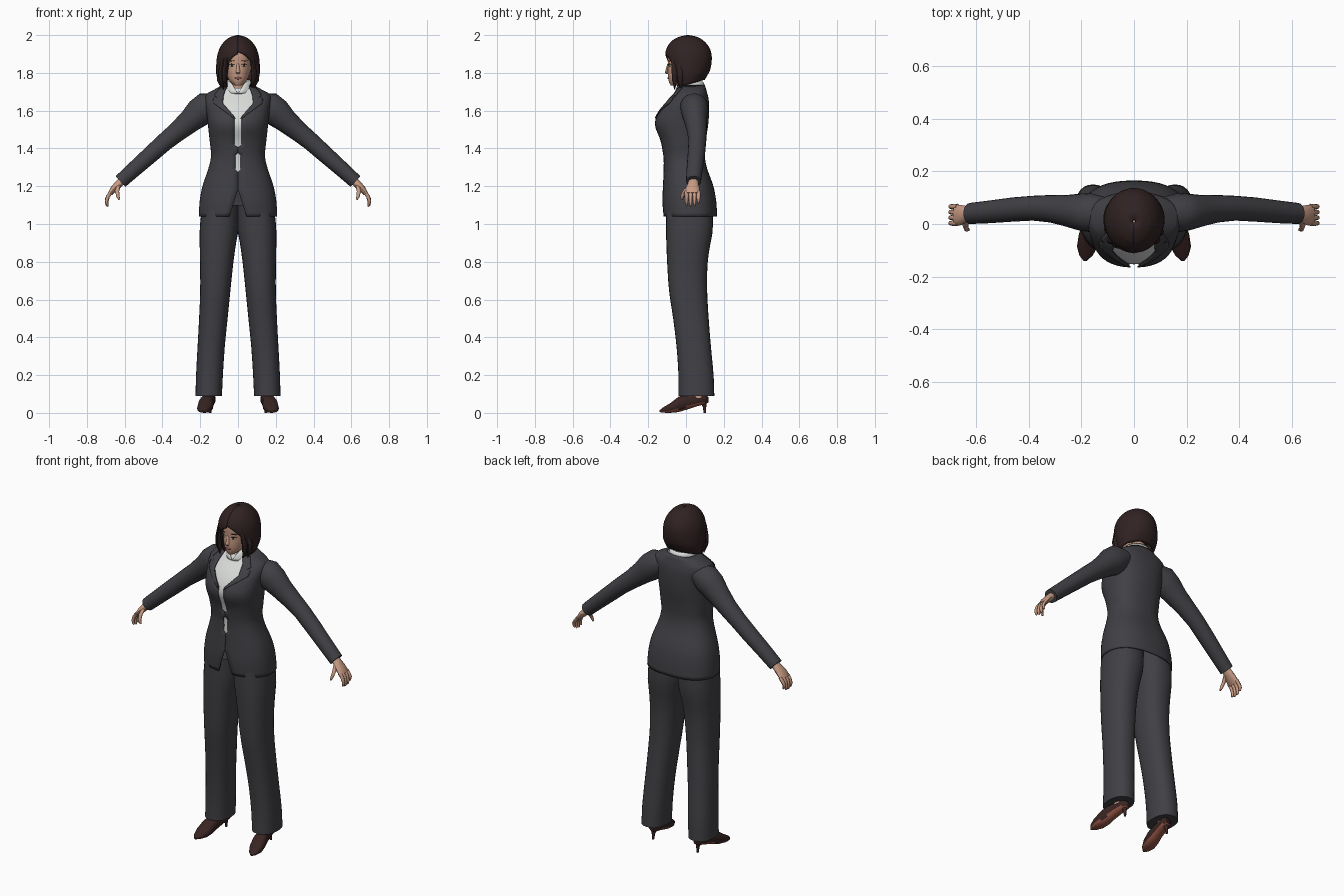
import bpy, bmesh
from math import sin, cos, pi, asin, copysign
from mathutils import Vector, Matrix

if "Cube" in bpy.data.objects:
    bpy.data.objects.remove(bpy.data.objects["Cube"])
made = []


def material(name, r, g, b):
    m = bpy.data.materials.new(name)
    m.use_nodes = True
    m.diffuse_color = (r, g, b, 1)
    node = m.node_tree.nodes["Principled BSDF"]
    node.inputs["Base Color"].default_value = (r, g, b, 1)
    node.inputs["Roughness"].default_value = 0.8
    return m


SUIT = material("charcoal suit", 0.052, 0.05, 0.058)
SHIRT = material("white shirt", 0.7, 0.72, 0.7)
SKIN = material("skin", 0.58, 0.33, 0.23)
HAIR = material("dark brown hair", 0.03, 0.016, 0.016)
LEATHER = material("brown leather", 0.04, 0.018, 0.016)
SOLE = material("red sole", 0.3, 0.09, 0.06)
EYE_WHITE = material("eye white", 0.7, 0.68, 0.65)
DARK = material("dark iris", 0.015, 0.01, 0.01)
LIP = material("lip", 0.42, 0.14, 0.12)


def finish(name, bm, mats, rule=None, mirror=False, thick=0):
    """Turn a bmesh into an object with materials and modifiers."""
    bmesh.ops.recalc_face_normals(bm, faces=bm.faces)
    if rule:
        for f in bm.faces:
            f.material_index = int(rule(f.calc_center_median(), f.normal))
    mesh = bpy.data.meshes.new(name)
    bm.to_mesh(mesh)
    bm.free()
    for m in mats:
        mesh.materials.append(m)
    ob = bpy.data.objects.new(name, mesh)
    bpy.context.collection.objects.link(ob)
    if thick:
        s = ob.modifiers.new("Thickness", 'SOLIDIFY')
        s.thickness, s.offset = thick, -1
    if mirror:
        ob.modifiers.new("Mirror", 'MIRROR').use_clip = False
    made.append(ob)


def loft(name, sections, mats, closed=True, **kw):
    """Skin a list of equal-length point rows."""
    bm = bmesh.new()
    rows = [[bm.verts.new(p) for p in s] for s in sections]
    n = len(rows[0])
    for a, b in zip(rows, rows[1:]):
        for i in range(n if closed else n - 1):
            j = (i + 1) % n
            bm.faces.new((a[i], a[j], b[j], b[i]))
    if closed:
        bm.faces.new(rows[0])
        bm.faces.new(rows[-1])
    finish(name, bm, mats, **kw)


def interp(keys, z, smooth=True):
    """Read a table of rows (z, values...) at height z."""
    z = min(max(z, keys[0][0]), keys[-1][0])
    i = max(k for k in range(len(keys) - 1) if keys[k][0] <= z)
    a, b = keys[i], keys[i + 1]
    h = b[0] - a[0]
    t = (z - a[0]) / h
    if not smooth:
        return [u + (v - u) * t for u, v in zip(a[1:], b[1:])]
    p, q = keys[max(i - 1, 0)], keys[min(i + 2, len(keys) - 1)]
    out = []
    for c in range(1, len(a)):
        m0 = (b[c] - p[c]) / (b[0] - p[0]) * h
        m1 = (q[c] - a[c]) / (q[0] - a[0]) * h
        d = b[c] - a[c]
        out.append(a[c] + t * m0 + t * t * (3 * d - 2 * m0 - m1) + t ** 3 * (m0 + m1 - 2 * d))
    return out


def angle_at(x, rx, e):
    return asin(min(max(x, 0) / rx, 1) ** (e / 2))


def arc(keys, z, n, e=2.4, left=None, right=None, off=0, span=None):
    """Horizontal section, starting at the front; left/right leave a front gap."""
    x0, x1, y0, y1 = interp(keys, z)
    rx, ry = (x1 - x0) / 2 + off, (y1 - y0) / 2 + off
    t0, t1, steps = 0, 2 * pi, n
    if span:
        t0, t1, steps = angle_at(span[0], rx, e), angle_at(span[1], rx, e), n - 1
    elif left is not None:
        t0, t1, steps = angle_at(right, rx, e), 2 * pi - angle_at(left, rx, e), n - 1
    pts = []
    for i in range(n):
        t = t0 + (t1 - t0) * i / steps
        s, c = [copysign(abs(v) ** (2 / e), v) for v in (sin(t), cos(t))]
        pts.append(((x0 + x1) / 2 + rx * s, (y0 + y1) / 2 - ry * c, z))
    return pts


def heights(a, b, n, keys=()):
    zs = {round(a + (b - a) * i / n, 3) for i in range(n + 1)}
    return sorted(zs | {k[0] for k in keys if a <= k[0] <= b})


def sym(rows):
    return [(z, -r, r, f, b) for z, r, f, b in rows]


def tube(name, pts, mat, n=12, mirror=True):
    """Tapered limb through rows (x, y, z, radius across, radius along y)."""
    out = []
    for i, p in enumerate(pts):
        d = Vector(pts[min(i + 1, len(pts) - 1)][:3]) - Vector(pts[max(i - 1, 0)][:3])
        side = Vector((d.z, 0, -d.x)).normalized()
        out.append([Vector(p[:3]) + side * p[3] * cos(2 * pi * k / n)
                    + Vector((0, p[4] * sin(2 * pi * k / n), 0)) for k in range(n)])
    loft(name, out, [mat], mirror=mirror)


def blob(name, loc, size, mat, turn=0, mirror=True):
    bm = bmesh.new()
    m = Matrix.Translation(loc) @ Matrix.Rotation(turn, 4, 'Z') @ Matrix.Diagonal((*size, 1))
    bmesh.ops.create_uvsphere(bm, u_segments=12, v_segments=8, radius=1, matrix=m)
    finish(name, bm, [mat], mirror=mirror)


# Jacket: open-fronted shell with closed buttons and a cutaway hem
TORSO = sym([(1.04, .208, -.12, .165), (1.12, .203, -.125, .16), (1.2, .188, -.122, .145),
             (1.3, .155, -.118, .11), (1.36, .143, -.12, .1), (1.44, .15, -.135, .105),
             (1.53, .16, -.165, .118), (1.6, .168, -.14, .122), (1.66, .175, -.095, .12),
             (1.69, .165, -.065, .113), (1.715, .12, -.05, .106), (1.735, .085, -.042, .1)])
GAP = [(1.04, .045), (1.18, .001), (1.275, .001), (1.285, .013), (1.365, .013), (1.375, .001),
       (1.405, .001), (1.415, .018), (1.565, .018), (1.6, .05), (1.64, .085), (1.69, .08), (1.735, .06)]
rows = []
for z in heights(1.04, 1.735, 34, GAP):
    g = interp(GAP, z, False)[0]
    rows.append(arc(TORSO, z, 45, left=g, right=g))
loft("jacket", rows, [SUIT], closed=False, thick=.006)

# Lapels with a notch
WIDTH = [(1.56, .004), (1.64, .045), (1.665, .05), (1.67, .025), (1.68, .045), (1.725, .03)]
rows = []
for z in heights(1.56, 1.725, 8, WIDTH):
    g = interp(GAP, z, False)[0]
    rows.append(arc(TORSO, z, 5, off=.006, span=(g - .004, g + interp(WIDTH, z, False)[0])))
loft("lapel", rows, [SUIT], closed=False, mirror=True, thick=.005)

# Shirt body and standing collar
loft("shirt", [arc(TORSO, z, 36, off=-.011) for z in heights(1.22, 1.72, 20)], [SHIRT])
COLLAR = sym([(1.69, .08, -.06, .095), (1.73, .08, -.05, .1), (1.755, .07, -.03, .09)])
loft("shirt_collar", [arc(COLLAR, z, 28, e=2, left=(z - 1.69) * .6, right=(z - 1.69) * .6)
                      for z in heights(1.69, 1.755, 4)], [SHIRT], closed=False, thick=.005)

# Sleeves
tube("sleeve", [(.1, .04, 1.645, .05, .06), (.165, .043, 1.62, .08, .074), (.205, .045, 1.59, .077, .07),
                (.255, .05, 1.545, .063, .06), (.32, .058, 1.49, .053, .052), (.385, .06, 1.437, .048, .047),
                (.46, .055, 1.37, .045, .046), (.55, .046, 1.29, .041, .043), (.622, .04, 1.225, .038, .04)],
     SUIT, n=20)

# Hands: palm, four curled fingers, thumb
tube("palm", [(.605, .04, 1.24, .021, .024), (.63, .038, 1.213, .021, .029), (.655, .034, 1.188, .019, .038),
              (.678, .033, 1.16, .012, .041)], SKIN)
for i, name in enumerate(("index", "middle", "ring", "little")):
    y, s = .003 + i * .021, (0, .006, .003, -.01)[i]
    tube(name + "_finger", [(.67, y, 1.17, .01, .011), (.688, y, 1.147, .01, .01),
                            (.696, y, 1.122 - s, .009, .009), (.693, y, 1.105 - s, .007, .007),
                            (.688, y, 1.098 - s, .003, .003)], SKIN, n=8)
tube("thumb", [(.632, .02, 1.205, .012, .014), (.64, -.006, 1.175, .011, .012),
               (.636, -.02, 1.148, .009, .009), (.628, -.022, 1.128, .005, .005)], SKIN, n=8)

# Trousers
LEG = [(.09, .085, .225, -.04, .15), (.2, .08, .222, -.04, .146), (.35, .07, .214, -.05, .132),
       (.5, .055, .206, -.068, .12), (.65, .04, .2, -.09, .112), (.8, .024, .201, -.1, .115),
       (.9, .01, .203, -.104, .13), (.97, -.002, .203, -.106, .142), (1.1, -.004, .19, -.105, .14)]
loft("trouser_leg", [arc(LEG, z, 28, e=2.3) for z in heights(.09, 1.1, 20)], [SUIT], mirror=True)

# High-heeled shoes: leather above, coloured sole below
shoe = []
for y, low, high, w in [(.118, .055, .085, .012), (.1, .045, .1, .029), (.06, .036, .1, .032),
                        (0, .016, .1, .034), (-.04, .004, .085, .04), (-.085, 0, .05, .04),
                        (-.12, .001, .03, .025), (-.14, .004, .014, .006)]:
    cx, mid, h = .163 - .16 * y, (low + high) / 2, (high - low) / 2
    shoe.append([(cx + w * cos(a), y, mid + h * copysign(abs(sin(a)) ** .7, sin(a)))
                 for a in [2 * pi * k / 16 for k in range(16)]])
loft("shoe", shoe, [LEATHER, SOLE], mirror=True, rule=lambda c, n: n.z < -.55)
tube("shoe_heel", [(.147, .092, .06, .018, .018), (.147, .098, .03, .009, .009),
                   (.147, .1, 0, .006, .006)], LEATHER)
tube("ankle", [(.155, .06, .08, .03, .035), (.155, .06, .2, .03, .035)], SKIN)

# Head and neck
HEAD = sym([(1.733, .016, -.08, -.03), (1.745, .035, -.088, .01), (1.775, .055, -.095, .06),
            (1.81, .067, -.097, .095), (1.85, .073, -.096, .105), (1.9, .075, -.098, .11),
            (1.94, .065, -.08, .095), (1.97, .035, -.04, .05)])
loft("head", [arc(HEAD, z, 28, e=2.1) for z in heights(1.733, 1.97, 16)], [SKIN, HAIR],
     rule=lambda c, n: c.y > .03 and c.z > 1.75)
tube("neck", [(0, .03, 1.64, .055, .055), (0, .025, 1.72, .045, .047), (0, .02, 1.8, .044, .048)],
     SKIN, n=16, mirror=False)

# Face features
tube("nose", [(0, -.092, 1.85, .006, .006), (0, -.1, 1.82, .009, .007), (0, -.103, 1.802, .012, .009),
              (0, -.098, 1.793, .007, .005)], SKIN, n=8, mirror=False)
blob("eye", (.033, -.086, 1.84), (.014, .004, .006), EYE_WHITE, .4)
blob("iris", (.032, -.0885, 1.84), (.006, .0035, .006), DARK, .4)
blob("upper_lash", (.034, -.087, 1.846), (.016, .004, .0025), DARK, .4)
blob("eyebrow", (.035, -.087, 1.864), (.018, .004, .0025), HAIR, .4)
blob("lips", (0, -.092, 1.772), (.02, .006, .006), LIP, 0, False)

# Bobbed hair: shell with a face opening, lower towards the front
BOB = sym([(1.735, .1, -.06, .1), (1.79, .115, -.085, .125), (1.85, .115, -.104, .135),
           (1.9, .108, -.11, .135), (1.94, .092, -.098, .12), (1.975, .064, -.068, .088),
           (1.993, .034, -.03, .052), (2, .006, .004, .016)])
FRINGE = [(1.735, .06, .07), (1.8, .06, .078), (1.86, .05, .072), (1.885, .028, .05),
          (1.9, .004, .03), (1.912, 0, 0), (2, 0, 0)]
rows = []
for z in heights(1.735, 2, 20, FRINGE + BOB):
    l, r = interp(FRINGE, z, False)
    drop = max(0, 1.85 - z) * 2.5
    rows.append([(x, y, q + drop * y) for x, y, q in arc(BOB, z, 41, e=2, left=l, right=r)])
loft("hair", rows, [HAIR], closed=False, thick=.01)

# Loose pointed locks framing the face
for i, (x, y, tip) in enumerate([(-.07, -.075, 1.735), (-.09, -.06, 1.712), (.085, -.06, 1.722),
                                 (.1, -.03, 1.72), (-.1, -.02, 1.715)]):
    tube("hair_lock_%d" % i, [(x * .85, y * 1.1, 1.88, .01, .012), (x, y, 1.81, .014, .016),
                              (x, y, 1.76, .011, .014), (x * .85, y, tip, .002, .002)],
         HAIR, n=8, mirror=False)

# Smooth shading with sharp edges kept
bpy.ops.object.select_all(action='DESELECT')
for ob in made:
    ob.select_set(True)
bpy.context.view_layer.objects.active = made[0]
bpy.ops.object.shade_smooth_by_angle(angle=.8)
